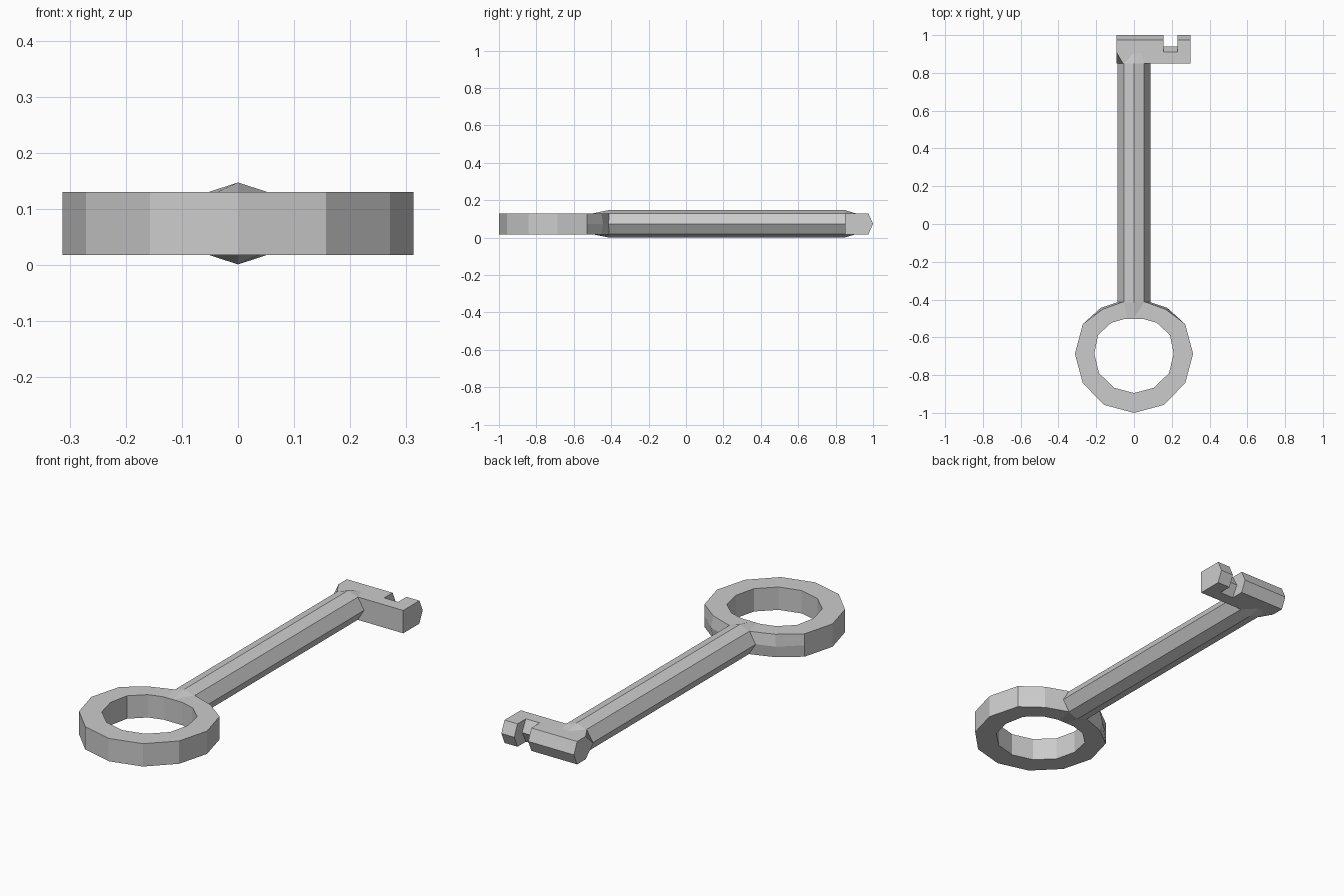
import bpy, bmesh

cube = bpy.data.objects.get("Cube")
if cube:
    bpy.data.objects.remove(cube, do_unlink=True)

steel = bpy.data.materials.new("grey steel")
steel.use_nodes = True
GREY = (0.6, 0.6, 0.6, 1)
steel.diffuse_color = GREY
steel.node_tree.nodes["Principled BSDF"].inputs["Base Color"].default_value = GREY

BOT, MID, TOP = 0.018, 0.074, 0.13


def loft(name, sections, closed=False):
    """Skin equal-length cross-sections; cap the ends unless closed."""
    bm = bmesh.new()
    rows = [[bm.verts.new(p) for p in s] for s in sections]
    n = len(rows[0])
    pairs = list(zip(rows, rows[1:]))
    if closed:
        pairs.append((rows[-1], rows[0]))
    else:
        bm.faces.new(rows[0])
        bm.faces.new(rows[-1])
    for a, b in pairs:
        for i in range(n):
            j = (i + 1) % n
            bm.faces.new((a[i], a[j], b[j], b[i]))
    bmesh.ops.recalc_face_normals(bm, faces=bm.faces)
    mesh = bpy.data.meshes.new(name)
    bm.to_mesh(mesh)
    bm.free()
    mesh.materials.append(steel)
    obj = bpy.data.objects.new(name, mesh)
    bpy.context.collection.objects.link(obj)
    return obj


# Ring handle: half outline from the bottom round to the neck, then mirrored
outer = [(0, -1), (0.157, -0.958), (0.271, -0.843), (0.313, -0.687),
         (0.271, -0.53), (0.168, -0.452), (0.06, -0.413)]
inner = [(0, -0.895), (0.105, -0.867), (0.185, -0.79), (0.21, -0.687),
         (0.19, -0.587), (0.12, -0.523), (0.05, -0.503)]
bulge = [(0, 0)] * 5 + [(0.008, 0.008), (0.025, 0)]


def ring_section(k, side):
    (ox, oy), (ix, iy), (bx, by) = outer[k], inner[k], bulge[k]
    return [(side * ix, iy, BOT), (side * ix, iy, TOP), (side * ox, oy, TOP),
            (side * (ox + bx), oy + by, MID), (side * ox, oy, BOT)]


loft("ring_handle", [ring_section(k, 1) for k in range(7)]
     + [ring_section(k, -1) for k in range(6, 0, -1)], closed=True)


# Shaft: eight-sided bar whose ridges fade into the ring and the bit
def shaft_section(y, ridge, shoulder, side, height):
    half = [(0, ridge), (shoulder, height), (side, 0), (shoulder, -height)]
    pts = half + [(-x, -z) for x, z in half]
    return [(x, y, MID + z) for x, z in pts]


loft("shaft", [shaft_section(-0.502, 0.055, 0.04, 0.05, 0.0545),
               shaft_section(-0.415, 0.073, 0.054, 0.088, 0.0555),
               shaft_section(0.85, 0.073, 0.054, 0.088, 0.0555),
               shaft_section(0.91, 0.055, 0.04, 0.05, 0.0545)])


# Bit: bevelled bar with a notch cut in its far edge
def bit_section(x, back_flat, back_mid, front_flat=0.85):
    return [(x, 0.85, MID), (x, front_flat, TOP), (x, back_flat, TOP),
            (x, back_mid, MID), (x, back_flat, BOT), (x, front_flat, BOT)]


full, notch = (0.975, 1.0), (0.91, 0.94)
loft("bit", [bit_section(-0.093, *full, 0.91), bit_section(-0.058, *full),
             bit_section(0.155, *full), bit_section(0.155, *notch),
             bit_section(0.23, *notch), bit_section(0.23, *full),
             bit_section(0.3, *full)])
